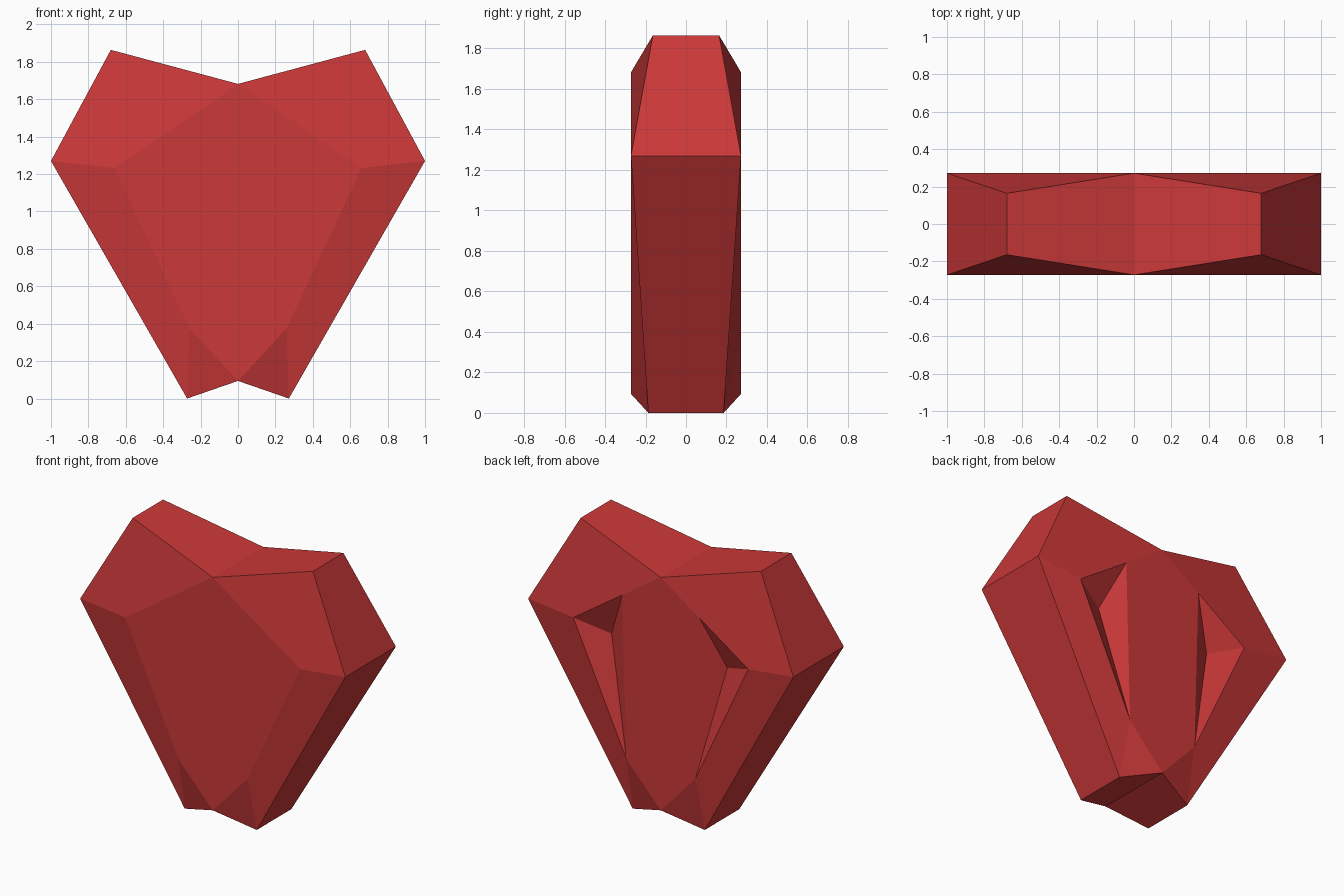
import bpy
import bmesh

if "Cube" in bpy.data.objects:
    bpy.data.objects.remove(bpy.data.objects["Cube"])

D = 0.272  # half depth of the flat front and back panels

# Right half of the outline and the inner panel: x, half depth, z
half = {
    "notch": (0, D, 1.682),
    "shoulder": (0.68, 0.164, 1.864),
    "corner": (1.0, D, 1.27),
    "foot": (0.272, 0.186, 0),
    "base": (0, D, 0.094),
    "cheek": (0.66, D, 1.232),
    "chin": (0.26, D, 0.375),
}

bm = bmesh.new()
front = {k: bm.verts.new((x, -y, z)) for k, (x, y, z) in half.items()}
back = {k: bm.verts.new((x, y, z)) for k, (x, y, z) in half.items()}
back["brow"] = bm.verts.new((0.29, D, 1.484))
back["pit"] = bm.verts.new((0.436, 0.178, 1.146))


def face(side, names):
    bm.faces.new([side[n] for n in names.split()])


# Lower bevelled facets, shared by front and back
for side in (front, back):
    face(side, "cheek corner foot chin")
    face(side, "chin foot base")

# Front panel and shoulder facet
face(front, "notch cheek chin base")
face(front, "notch shoulder corner cheek")

# Back panel, shoulder facet and three-sided pit
face(back, "notch brow chin base")
face(back, "notch shoulder corner cheek brow")
face(back, "cheek brow pit")
face(back, "brow chin pit")
face(back, "chin cheek pit")

# Rim joining front and back
rim = ["notch", "shoulder", "corner", "foot", "base"]
for a, b in zip(rim, rim[1:]):
    bm.faces.new((front[a], front[b], back[b], back[a]))

# Mirror to the left half and weld on the centre plane
bmesh.ops.mirror(bm, geom=bm.verts[:] + bm.edges[:] + bm.faces[:],
                 axis='X', merge_dist=0.0001)
bmesh.ops.remove_doubles(bm, verts=bm.verts[:], dist=0.0001)
bmesh.ops.recalc_face_normals(bm, faces=bm.faces[:])

mesh = bpy.data.meshes.new("faceted_gem")
bm.to_mesh(mesh)
bm.free()
gem = bpy.data.objects.new("faceted_gem", mesh)
bpy.context.collection.objects.link(gem)

red = bpy.data.materials.new("red")
red.diffuse_color = (0.6, 0.04, 0.04, 1)
red.use_nodes = True
red.node_tree.nodes["Principled BSDF"].inputs["Base Color"].default_value = red.diffuse_color
mesh.materials.append(red)
